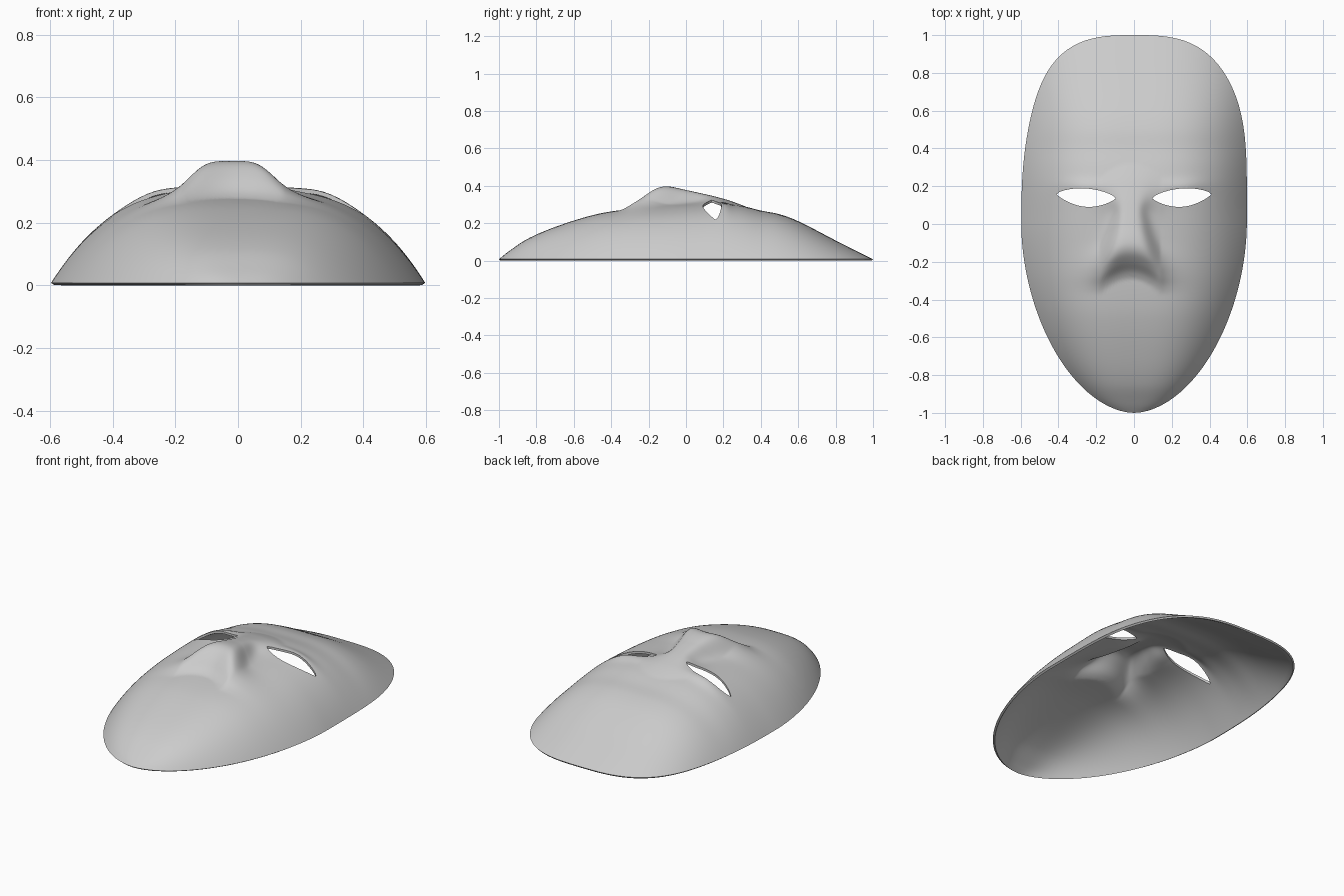
import bpy, bmesh, math

if "Cube" in bpy.data.objects:
    bpy.data.objects.remove(bpy.data.objects["Cube"], do_unlink=True)

grey = bpy.data.materials.new("plain grey")
grey.use_nodes = True
grey.diffuse_color = (0.6, 0.6, 0.6, 1)
grey.node_tree.nodes["Principled BSDF"].inputs["Base Color"].default_value = (0.6, 0.6, 0.6, 1)

HALF_WIDTH = 0.597
RINGS, SPOKES = 72, 168

# Long profile of the face, nose height and nose width, each keyed by y
RIDGE = [(-1, 0), (-.95, .04), (-.85, .107), (-.7, .172), (-.5, .235), (-.35, .262),
         (-.15, .28), (.05, .295), (.2, .3), (.3, .285), (.4, .26), (.5, .24),
         (.6, .203), (.8, .1), (.9, .05), (1, 0)]
NOSE_HEIGHT = [(-.29, 0), (-.25, .02), (-.2, .065), (-.15, .099), (-.1, .105),
               (0, .078), (.1, .05), (.2, .023), (.32, 0)]
NOSE_WIDTH = [(-.3, .18), (-.2, .165), (-.1, .14), (0, .1), (.1, .085), (.2, .14), (.32, .22)]


def curve(keys, v):
    """Smooth interpolation through the keys."""
    if v <= keys[0][0]:
        return keys[0][1]
    if v >= keys[-1][0]:
        return keys[-1][1]
    i = next(k for k in range(len(keys) - 1) if v <= keys[k + 1][0])

    def slope(k):
        a, b = keys[max(k - 1, 0)], keys[min(k + 1, len(keys) - 1)]
        return (b[1] - a[1]) / (b[0] - a[0])
    (x0, y0), (x1, y1) = keys[i], keys[i + 1]
    w = x1 - x0
    t = (v - x0) / w
    return (y0 * (1 + 2 * t) * (1 - t) ** 2 + slope(i) * w * t * (1 - t) ** 2
            + y1 * t * t * (3 - 2 * t) + slope(i + 1) * w * t * t * (t - 1))


def power(y):
    """Squarer forehead above, narrower chin below."""
    return 3 if y > 0 else 1.85


def height(x, y):
    n = power(y)
    half = HALF_WIDTH * max(1 - abs(y) ** n, 1e-9) ** (1 / n)
    z = curve(RIDGE, y) * (1 - min(abs(x) / half, 1) ** 3.2)
    # Nose, with nostril wings reaching lower than its middle
    nx = abs(x + 0.02)
    ny = y + 0.075 * min(nx / 0.16, 1) ** 2
    z += curve(NOSE_HEIGHT, ny) / (1 + (nx / curve(NOSE_WIDTH, ny)) ** 4.5)
    # Raised upper eyelids
    z += 0.014 * math.exp(-((y - 0.2) / 0.035) ** 2 - ((abs(x) - 0.27) / 0.1) ** 2)
    return z + 0.008


def make_object(name, bm):
    bmesh.ops.recalc_face_normals(bm, faces=bm.faces)
    mesh = bpy.data.meshes.new(name)
    bm.to_mesh(mesh)
    bm.free()
    mesh.materials.append(grey)
    ob = bpy.data.objects.new(name, mesh)
    bpy.context.collection.objects.link(ob)
    return ob


def apply_modifier(ob, name):
    bpy.context.view_layer.objects.active = ob
    bpy.ops.object.modifier_apply(modifier=name)


# Domed face sheet, in rings from the middle to the rim
bm = bmesh.new()
centre = bm.verts.new((0, 0, height(0, 0)))
rings = []
for r in range(1, RINGS + 1):
    ring = []
    for s in range(SPOKES):
        a = 2 * math.pi * s / SPOKES
        c, d = math.cos(a), math.sin(a)
        n = power(d)
        rim = ((abs(c) / HALF_WIDTH) ** n + abs(d) ** n) ** (-1 / n)
        x, y = c * rim * r / RINGS, d * rim * r / RINGS
        lean = 0.012 * math.exp(-((y - 0.6) / 0.3) ** 2)
        ring.append(bm.verts.new((x + lean, y, height(x, y))))
    rings.append(ring)
for s in range(SPOKES):
    t = (s + 1) % SPOKES
    bm.faces.new((centre, rings[0][s], rings[0][t]))
    for inner, outer in zip(rings, rings[1:]):
        bm.faces.new((inner[s], outer[s], outer[t], inner[t]))
mask = make_object("face_mask", bm)
if mask.data.polygons[0].normal.z < 0:
    mask.data.flip_normals()

# Shell thickness, with the rim resting flat
shell = mask.modifiers.new("shell", 'SOLIDIFY')
shell.thickness = 0.013
shell.offset = -1
apply_modifier(mask, "shell")
for v in mask.data.vertices:
    v.co.z = max(v.co.z, 0)

# Almond eye holes
STEPS = 20
for side, name in ((1, "left_eye_cutter"), (-1, "right_eye_cutter")):
    lids = []
    for k in range(2 * STEPS):
        upper = k < STEPS
        s = k / STEPS if upper else 2 - k / STEPS
        bulge = max(math.sin(math.pi * s), 0)
        y = 0.135 + 0.022 * s
        y += 0.042 * bulge ** 0.6 if upper else -0.055 * bulge ** 0.8
        lids.append((side * (0.097 + 0.313 * s), y))
    bm = bmesh.new()
    base = bm.faces.new([bm.verts.new((x, y, 0.05)) for x, y in lids])
    grown = bmesh.ops.extrude_face_region(bm, geom=[base])["geom"]
    bmesh.ops.translate(bm, vec=(0, 0, 0.6),
                        verts=[g for g in grown if isinstance(g, bmesh.types.BMVert)])
    cutter = make_object(name, bm)
    cutter.hide_render = True
    hole = mask.modifiers.new("eye_hole", 'BOOLEAN')
    hole.operation = 'DIFFERENCE'
    hole.solver = 'EXACT'
    hole.object = cutter
    apply_modifier(mask, "eye_hole")
    bpy.data.objects.remove(cutter, do_unlink=True)

# Smooth skin with crisp cut edges
bpy.ops.object.select_all(action='DESELECT')
mask.select_set(True)
bpy.context.view_layer.objects.active = mask
bpy.ops.object.shade_smooth_by_angle(angle=math.radians(40))
